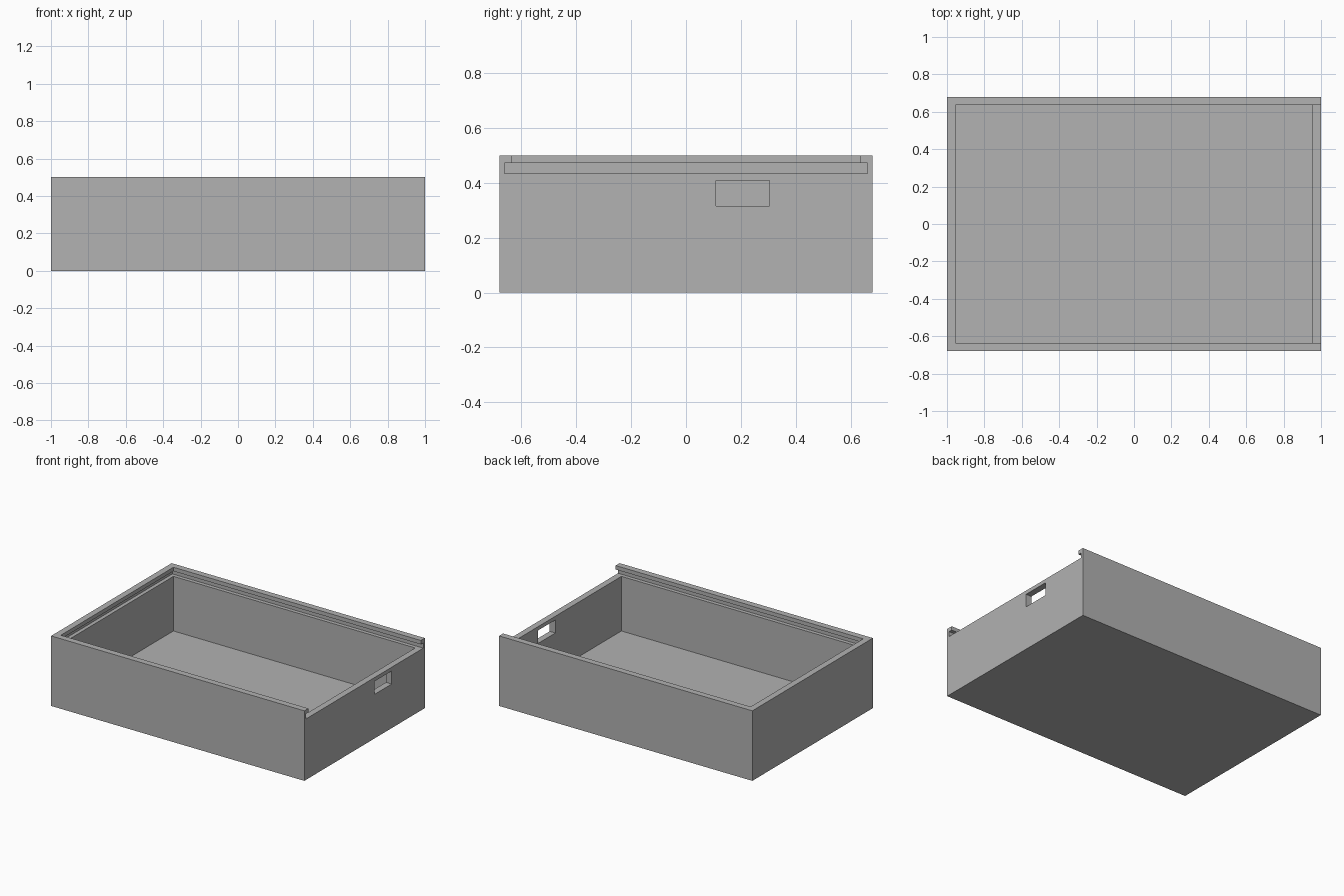
import bpy
from mathutils import Vector

if "Cube" in bpy.data.objects:
    bpy.data.objects.remove(bpy.data.objects["Cube"], do_unlink=True)

LENGTH, WIDTH, HEIGHT = 2.0, 1.36, 0.5
WALL = 0.045
IN_X, IN_Y = LENGTH / 2 - WALL, WIDTH / 2 - WALL
GROOVE_LOW, GROOVE_HIGH, GROOVE_DEPTH = 0.435, 0.472, 0.027
OUT = 1.1  # cutters run past the open end

grey = bpy.data.materials.new("plain grey")
grey.use_nodes = True
grey.diffuse_color = (0.445, 0.445, 0.445, 1)
grey.node_tree.nodes["Principled BSDF"].inputs["Base Color"].default_value = grey.diffuse_color


def block(name, low, high):
    """Box between two opposite corners."""
    low, high = Vector(low), Vector(high)
    bpy.ops.mesh.primitive_cube_add(size=1, location=(low + high) / 2)
    ob = bpy.context.object
    ob.name = name
    ob.scale = high - low
    bpy.ops.object.transform_apply(location=True, rotation=False, scale=True)
    ob.data.materials.append(grey)
    return ob


def cut(target, name, low, high):
    """Subtract a box from the target, then discard the cutter."""
    cutter = block(name, low, high)
    cutter.hide_render = True
    mod = target.modifiers.new(name, "BOOLEAN")
    mod.operation = "DIFFERENCE"
    mod.solver = "EXACT"
    mod.object = cutter
    bpy.context.view_layer.objects.active = target
    bpy.ops.object.modifier_apply(modifier=mod.name)
    bpy.data.objects.remove(cutter, do_unlink=True)


box = block("sliding_lid_box", (-LENGTH / 2, -WIDTH / 2, 0), (LENGTH / 2, WIDTH / 2, HEIGHT))

# Storage cavity
cut(box, "cavity", (-IN_X, -IN_Y, WALL), (IN_X, IN_Y, GROOVE_LOW + 0.01))
# Groove for the sliding lid, open at the right end
cut(box, "lid_groove", (-IN_X - GROOVE_DEPTH, -IN_Y - GROOVE_DEPTH, GROOVE_LOW),
    (OUT, IN_Y + GROOVE_DEPTH, GROOVE_HIGH))
# Opening between the overhanging lips
cut(box, "lid_opening", (-IN_X, -IN_Y, GROOVE_HIGH - 0.01), (OUT, IN_Y, HEIGHT + 0.1))
# Rectangular window through the right end wall
cut(box, "side_window", (IN_X - 0.1, 0.11, 0.315), (OUT, 0.305, 0.408))
